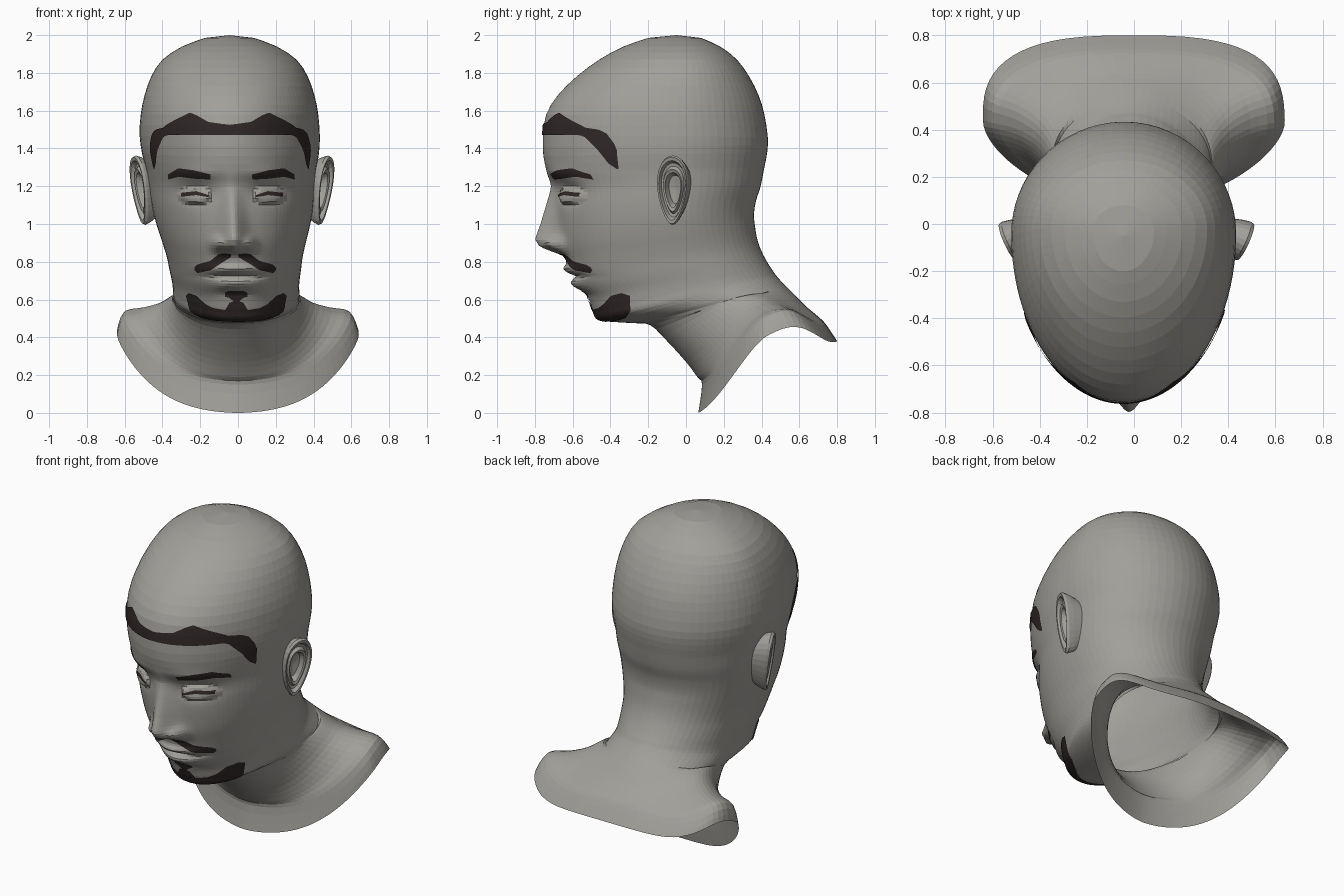
import bpy, bmesh, math
from mathutils import Vector
from mathutils.bvhtree import BVHTree

if "Cube" in bpy.data.objects:
    bpy.data.objects.remove(bpy.data.objects["Cube"])


def material(name, rgb):
    m = bpy.data.materials.new(name)
    m.diffuse_color = (*rgb, 1)
    m.use_nodes = True
    m.node_tree.nodes["Principled BSDF"].inputs["Base Color"].default_value = m.diffuse_color
    return m


SKIN = material("grey skin", (0.36, 0.35, 0.325))
HAIR = material("dark brown hair", (0.030, 0.021, 0.021))


def build(name, grid, mat, closed=False, cap=None):
    """Mesh from rows of points; optional wrap-around and a cap point on row 0."""
    bm = bmesh.new()
    rows = [[bm.verts.new(p) for p in r] for r in grid]
    n = len(rows[0])
    for a, b in zip(rows, rows[1:]):
        for j in range(n if closed else n - 1):
            k = (j + 1) % n
            bm.faces.new((a[j], a[k], b[k], b[j]))
    if cap is not None:
        c = bm.verts.new(cap)
        for j in range(n):
            bm.faces.new((c, rows[0][(j + 1) % n], rows[0][j]))
    bmesh.ops.recalc_face_normals(bm, faces=bm.faces)
    me = bpy.data.meshes.new(name)
    bm.to_mesh(me)
    tree = BVHTree.FromBMesh(bm)
    bm.free()
    me.materials.append(mat)
    ob = bpy.data.objects.new(name, me)
    bpy.context.collection.objects.link(ob)
    return tree


def clamp(v):
    return max(0.0, min(1.0, v))


def lerp_keys(keys, u):
    for a, b in zip(keys, keys[1:]):
        if u <= b[0]:
            t = clamp((u - a[0]) / (b[0] - a[0]))
            return [p + (q - p) * t for p, q in zip(a[1:], b[1:])]
    return list(keys[-1][1:])


def lean(z):
    """The head leans slightly to one side."""
    return -0.045 * clamp((z - 0.4) / 1.1)


def gauss(x, z, cx, cz, sx, sz):
    return math.exp(-((x - cx) / sx) ** 2 - ((z - cz) / sz) ** 2)


# Head and neck rings: front y, front z, back y, back z, half width
RINGS = [
    (-.20, 1.985, .08, 1.985, .13), (-.33, 1.94, .18, 1.94, .25),
    (-.46, 1.87, .27, 1.87, .355), (-.58, 1.78, .335, 1.78, .415),
    (-.68, 1.68, .385, 1.68, .45), (-.74, 1.58, .415, 1.58, .47),
    (-.757, 1.47, .433, 1.46, .477), (-.755, 1.36, .43, 1.38, .468),
    (-.735, 1.28, .415, 1.30, .452), (-.70, 1.20, .395, 1.20, .44),
    (-.69, 1.10, .37, 1.12, .43), (-.68, 1.0, .36, 1.05, .415),
    (-.665, .90, .365, .99, .395), (-.64, .82, .375, .93, .375),
    (-.615, .75, .39, .88, .36), (-.57, .67, .41, .835, .35),
    (-.515, .60, .435, .79, .34), (-.49, .54, .455, .76, .335),
    (-.45, .49, .475, .73, .335), (-.28, .475, .51, .69, .335),
    (-.19, .465, .53, .67, .335), (-.10, .38, .58, .62, .355),
    (0, .27, .64, .56, .41), (.06, .19, .70, .51, .50),
    (.085, .15, .74, .47, .60), (.065, 0, .80, .38, .64)]
NOSE = [(.83, 0), (.855, .06), (.88, .115), (.92, .13), (1.0, .09),
        (1.1, .05), (1.2, .015), (1.3, 0)]


def face_relief(x, z):
    """Forward push of nose, brows, lids and lips."""
    ax = abs(x)
    h = lerp_keys(NOSE, z)[0]
    d = h * math.exp(-(x / (0.045 + 0.025 * clamp((1.2 - z) / 0.3))) ** 2)
    d += 0.05 * gauss(ax, z, .085, .895, .035, .035)      # nostril wings
    d += 0.012 * gauss(ax, z, .20, 1.27, .12, .04)        # brow ridge
    d -= 0.035 * gauss(ax, z, .19, 1.165, .085, .055)     # eye socket
    r = 1 - ((ax - .195) / .085) ** 2 - ((z - 1.15) / .048) ** 2
    d += 0.045 * math.sqrt(max(0, r))                     # eyelid
    d += 0.03 * gauss(x, z, 0, .76, .13, .022)            # lips
    d += 0.03 * gauss(x, z, 0, .68, .11, .028)
    d -= 0.025 * gauss(x, z, 0, .722, .14, .012)
    d -= 0.012 * gauss(x, z, 0, .63, .10, .02)
    return d


def ring_points(r, n=96):
    fy, fz, by, bz, w = r
    f = clamp((by - .53) / .26)          # 0 on the head, 1 at the shoulder rim
    m, lift = .6 - .1 * f, .22 * f ** .6
    pts = []
    for j in range(n):
        p = -math.pi + 2 * math.pi * j / n
        th = p - .6 * math.sin(p)        # denser towards the face
        c, s = math.cos(th), math.sin(th)
        k = 1 + .2 * f if c > 0 else 1 - .3 * f
        ck = abs(c) ** k
        t = m - m * ck if c > 0 else m + (1 - m) * ck
        x = math.copysign(w * abs(s) ** k, s)
        y = fy + (by - fy) * t
        z = fz + (bz - fz) * t + lift * s ** 4
        if y < -.3 and z < 1.4:
            y -= face_relief(x, z)
        pts.append(Vector((x + lean(z), y, z)))
    return pts


def catmull(a, b, c, d, t):
    return [.5 * (2 * q + (r - p) * t + (2 * p - 5 * q + 4 * r - s) * t * t
                  + (3 * q - p - 3 * r + s) * t ** 3)
            for p, q, r, s in zip(a, b, c, d)]


grid = []
last = len(RINGS) - 1
for i in range(last):
    quad = [RINGS[max(0, min(last, i + o))] for o in (-1, 0, 1, 2)]
    steps = 6 if 8 <= i < 18 else 2 if i < 8 else 3
    grid += [ring_points(catmull(*quad, q / steps)) for q in range(steps)]
grid.append(ring_points(RINGS[-1]))
head = build("head_and_neck", grid, SKIN, closed=True, cap=Vector((-.045, -.05, 2.0)))


# Ears: concentric rings (scale, outward height) forming rim and hollow
EAR = [(.7, -.10), (.95, -.02), (1.02, .012), (.98, .027), (.88, .025), (.8, .004),
       (.7, .002), (.62, .018), (.52, .012), (.42, -.02), (.05, -.028)]
for side, label in ((1, "right"), (-1, "left")):
    A = Vector((.40 * side, .92, 0))
    B = Vector((.14 * side, 0, 1))
    N = Vector((.92 * side, -.40, -.1))
    C = Vector((lean(1.18) + .472 * side, -.065, 1.18))
    rows = []
    for sc, h in EAR:
        row = []
        for j in range(28):
            t = 2 * math.pi * j / 28
            a = .083 * math.cos(t) * (1 + .28 * math.sin(t))
            row.append(C + A * a * sc + B * .18 * math.sin(t) * sc + N * h)
        rows.append(row)
    build(label + "_ear", rows[::-1], SKIN, closed=True,
          cap=C + N * -.028)


# Hair patches: thin sheets projected onto the head
def from_front(x, z):
    return Vector((x + lean(z), -2, z)), Vector((0, 1, 0)), -.005


def around_skull(deg, z):
    a = math.radians(deg)
    return Vector((lean(z), -.1, z)), Vector((math.sin(a), -math.cos(a), 0)), .006


def around_chin(deg, elev):
    a, e = math.radians(deg), math.radians(elev)
    d = Vector((math.sin(a) * math.cos(e), -math.cos(a) * math.cos(e), math.sin(e)))
    return Vector((lean(.6), -.25, .62)), d, .006


def patch(name, aim, keys, side=1, cols=40, rows=10):
    out = []
    u0, u1 = keys[0][0], keys[-1][0]
    for i in range(cols + 1):
        u = u0 + (u1 - u0) * i / cols
        lo, hi = lerp_keys(keys, u)
        line = []
        for j in range(rows + 1):
            o, d, off = aim(u * side, lo + (hi - lo) * j / rows)
            hit = head.ray_cast(o, d)[0]
            if hit is None:
                hit = head.find_nearest(o + d * 1.4)[0]
            line.append(hit + d * off)
        out.append(line)
    build(name, out, HAIR)


for side, label in ((1, "right"), (-1, "left")):
    patch(label + "_hairline", around_skull,
          [(0, 1.47, 1.525), (10, 1.47, 1.54), (16, 1.47, 1.575), (20, 1.47, 1.59),
           (27, 1.47, 1.56), (36, 1.47, 1.525), (39, 1.46, 1.51), (47, 1.385, 1.50),
           (52, 1.32, 1.48), (57, 1.29, 1.42), (58, 1.29, 1.39)], side)
    patch(label + "_eyebrow", from_front,
          [(.11, 1.235, 1.262), (.2, 1.24, 1.285), (.28, 1.25, 1.295),
           (.335, 1.235, 1.262)], side)
    patch(label + "_eyelashes", from_front,
          [(.125, 1.142, 1.153), (.19, 1.153, 1.174), (.27, 1.145, 1.165)], side, 20, 3)
    patch(label + "_moustache", from_front,
          [(.02, .825, .84), (.06, .80, .845), (.085, .785, .84), (.13, .755, .805),
           (.2, .74, .785), (.215, .755, .77)], side)
    patch(label + "_beard", around_chin,
          [(0, -38, -5), (8, -38, -8), (14, -38, -17), (30, -38, -15), (42, -38, -10),
           (55, -36, 0), (70, -30, 3), (80, -18, 0)], side)
patch("lower_lip_tuft", from_front,
      [(-.06, .615, .635), (-.04, .61, .645), (0, .58, .645), (.04, .61, .645),
       (.06, .615, .635)])
